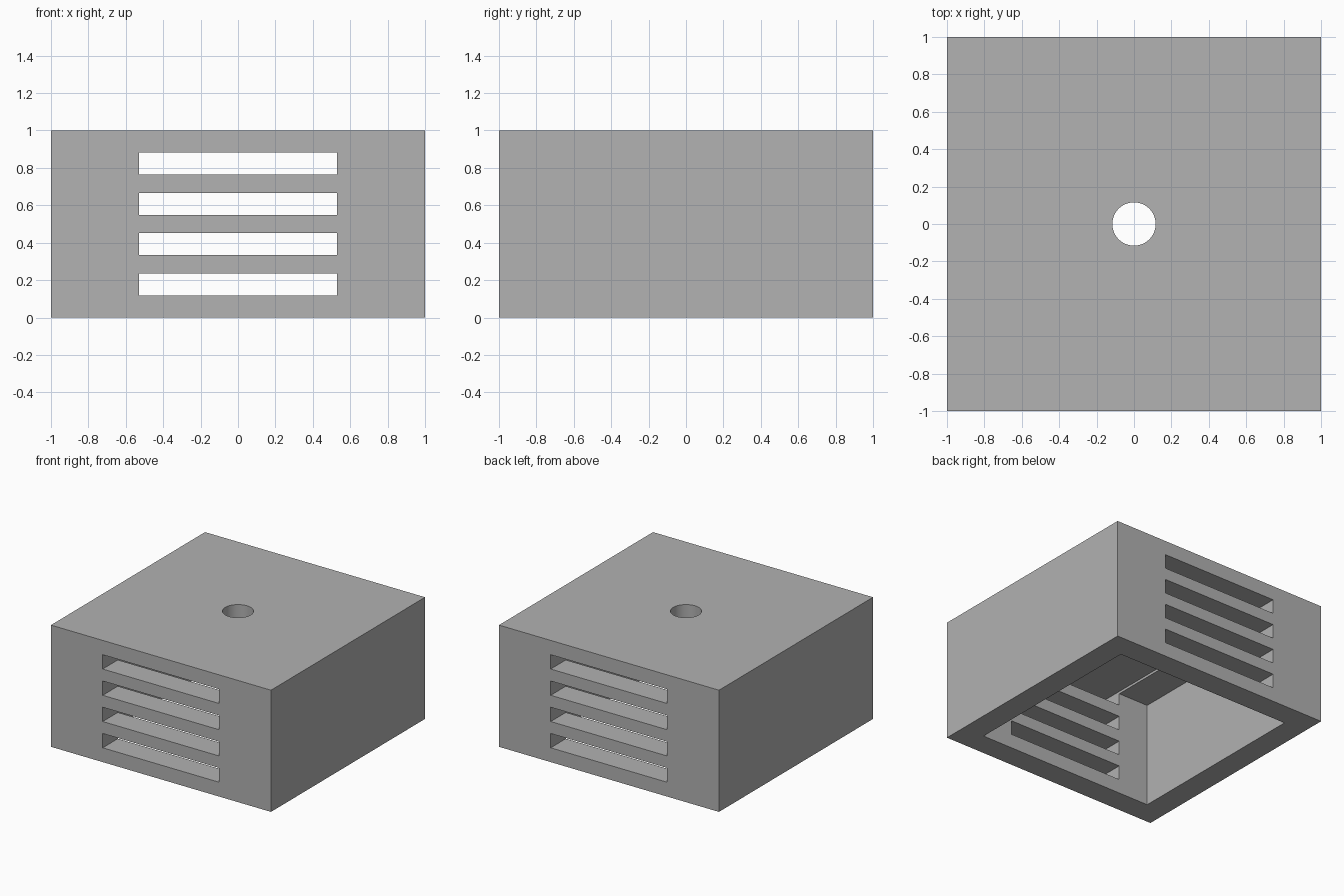
import bpy

U = 1 / 51  # design unit: the case is 102 wide and 51 tall

cube = bpy.data.objects.get("Cube")
if cube:
    bpy.data.objects.remove(cube, do_unlink=True)

grey = bpy.data.materials.new("plain grey")
grey.use_nodes = True
colour = (0.445, 0.445, 0.445, 1)
grey.diffuse_color = colour
grey.node_tree.nodes["Principled BSDF"].inputs["Base Color"].default_value = colour


def box(name, width, depth, bottom, top):
    """Box centred on x and y, given in design units."""
    bpy.ops.mesh.primitive_cube_add(size=1, location=(0, 0, (bottom + top) / 2 * U))
    ob = bpy.context.object
    ob.name = name
    ob.scale = (width * U, depth * U, (top - bottom) * U)
    bpy.ops.object.transform_apply(location=True, rotation=False, scale=True)
    ob.data.materials.append(grey)
    return ob


def cut(target, cutter):
    """Subtract the cutter from the target, then discard it."""
    mod = target.modifiers.new("cut", "BOOLEAN")
    mod.operation = "DIFFERENCE"
    mod.solver = "EXACT"
    mod.object = cutter
    bpy.context.view_layer.objects.active = target
    bpy.ops.object.modifier_apply(modifier=mod.name)
    bpy.data.objects.remove(cutter, do_unlink=True)


# Outer case, hollowed out from below
case = box("vented_case", 102, 102, 0, 51)
cut(case, box("cavity_cutter", 82, 82, -5, 44))

# Four vent slots running right through front and back
for i in range(4):
    bottom = 6 + 11 * i
    cut(case, box("vent_cutter", 54, 120, bottom, bottom + 6))

# Round hole in the middle of the lid
bpy.ops.mesh.primitive_cylinder_add(vertices=64, radius=5.9 * U, depth=0.4, location=(0, 0, 0.95))
hole = bpy.context.object
hole.data.materials.append(grey)
cut(case, hole)

# Keep box edges crisp, smooth only the hole
bpy.ops.object.select_all(action="DESELECT")
case.select_set(True)
bpy.context.view_layer.objects.active = case
bpy.ops.object.shade_smooth_by_angle()
